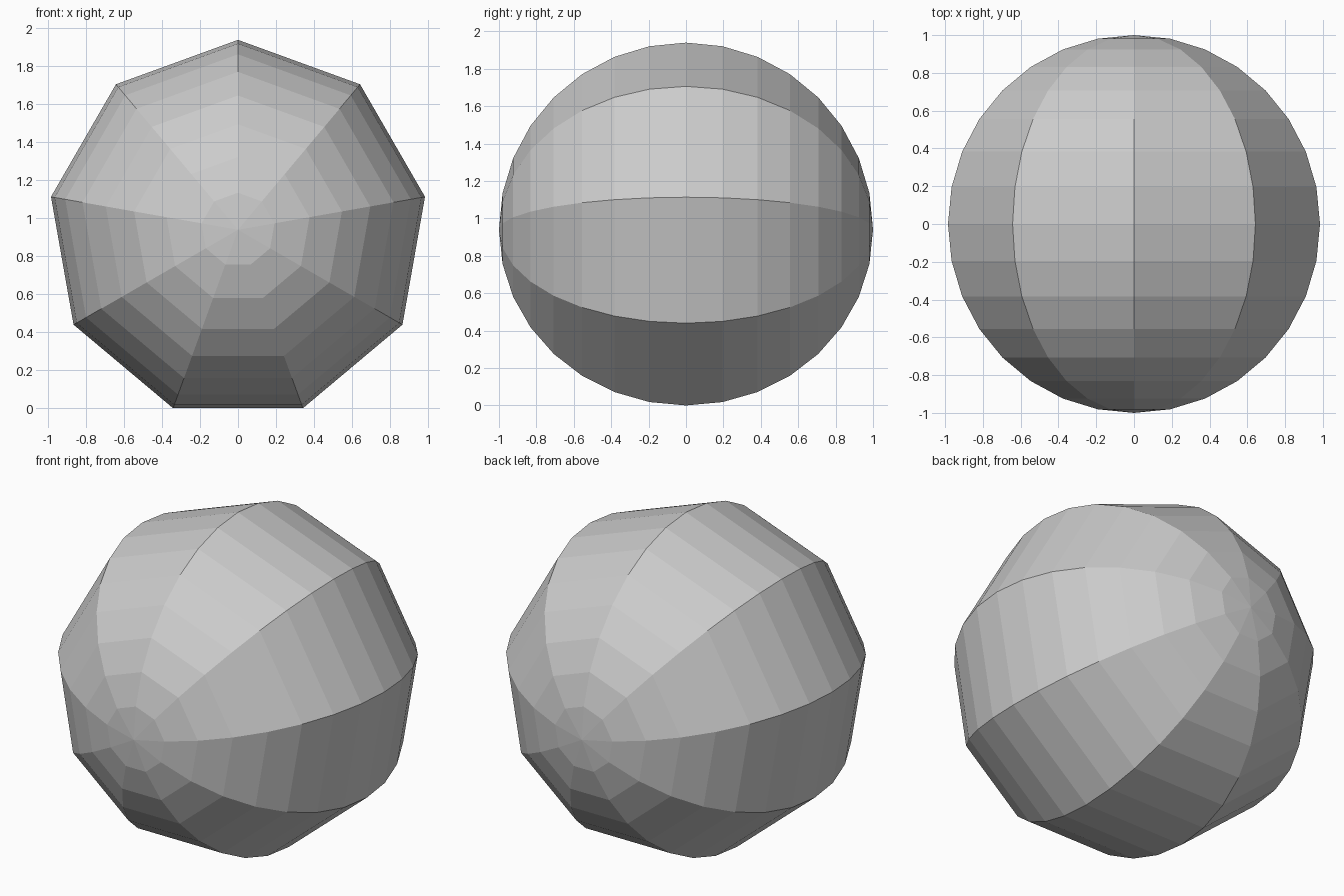
import bpy, bmesh
from math import sin, cos, pi

if "Cube" in bpy.data.objects:
    bpy.data.objects.remove(bpy.data.objects["Cube"])

SIDES, RINGS = 9, 16
centre_z = cos(pi / SIDES)  # lowest facet rests on the ground

# Half-circle profile, pole to pole along y
bm = bmesh.new()
verts = [bm.verts.new((0, -cos(pi * i / RINGS), sin(pi * i / RINGS)))
         for i in range(RINGS + 1)]
edges = [bm.edges.new(pair) for pair in zip(verts, verts[1:])]

# Spin into a nine-sided faceted ball
bmesh.ops.spin(bm, geom=verts + edges, cent=(0, 0, 0), axis=(0, 1, 0),
               angle=2 * pi, steps=SIDES, use_duplicate=False)
bmesh.ops.remove_doubles(bm, verts=bm.verts[:], dist=1e-4)
bmesh.ops.recalc_face_normals(bm, faces=bm.faces[:])
bmesh.ops.translate(bm, verts=bm.verts[:], vec=(0, 0, centre_z))

mesh = bpy.data.meshes.new("faceted_ball")
bm.to_mesh(mesh)
bm.free()
bpy.context.collection.objects.link(bpy.data.objects.new("faceted_ball", mesh))
